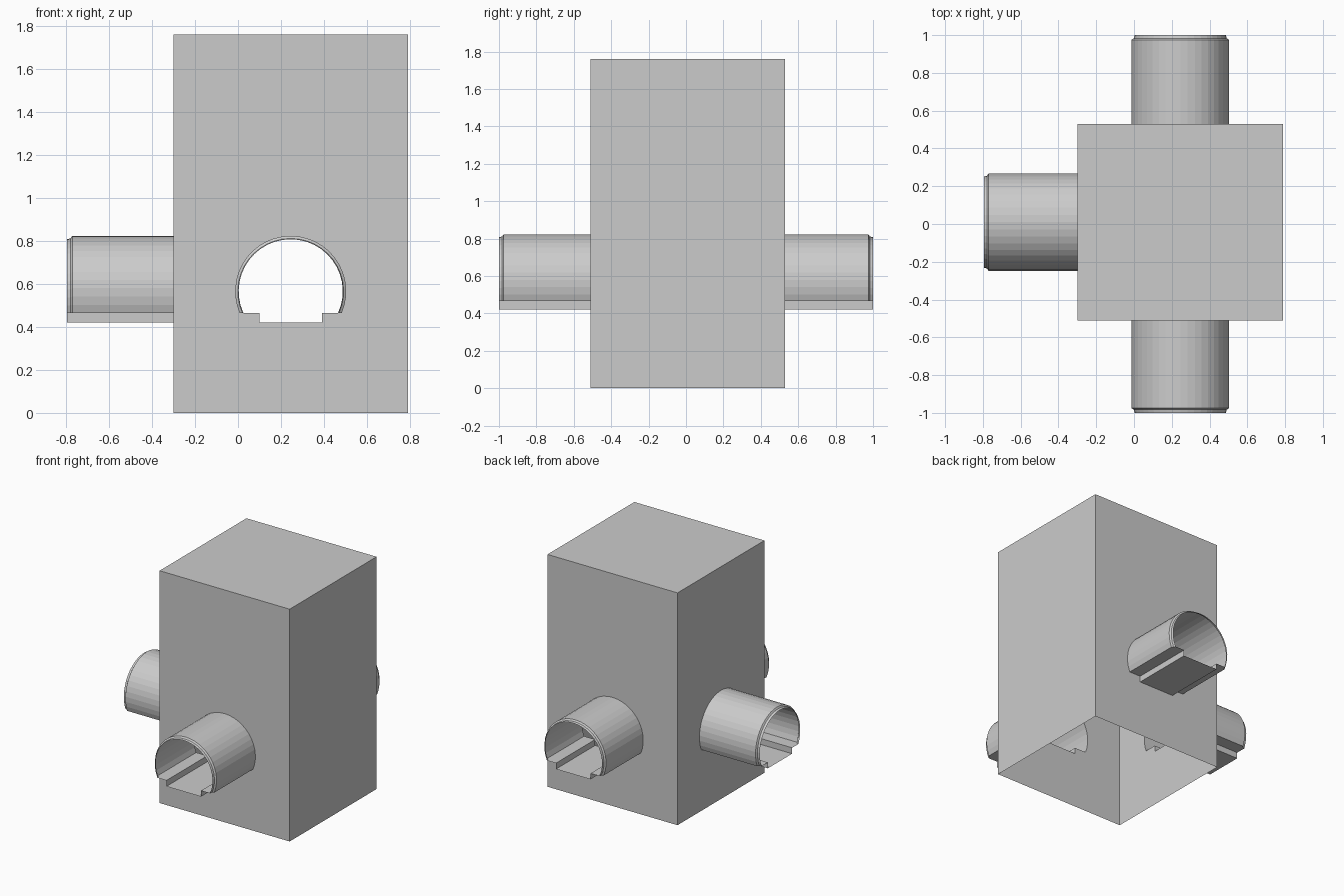
import bpy, bmesh, math
from mathutils import Vector

if "Cube" in bpy.data.objects:
    bpy.data.objects.remove(bpy.data.objects["Cube"])

X0, X1, Y0, Y1, H = -0.30, 0.79, -0.51, 0.53, 1.76
CX, CY = 0.245, 0.01
R, LIP_R, CZ = 0.258, 0.242, 0.565
LEDGE, FLOOR, HALF = 0.465, 0.42, 0.145
ARC = 26

# Each side: point from (sideways u, outward distance d, height z), wall half width, tunnel length
SIDES = {
    "front": (lambda u, d, z: Vector((CX + u, Y0 - d, z)), (X1 - X0) / 2, 0.49),
    "back": (lambda u, d, z: Vector((CX - u, Y1 + d, z)), (X1 - X0) / 2, 0.47),
    "left": (lambda u, d, z: Vector((X0 - d, CY - u, z)), (Y1 - Y0) / 2, 0.495),
}


def profile(r):
    """Arched tunnel section with two ledges and a sunken channel."""
    a0 = math.asin((LEDGE - CZ) / r)
    span = math.pi - 2 * a0
    pts = [(r * math.cos(a0 + span * i / ARC), CZ + r * math.sin(a0 + span * i / ARC))
           for i in range(ARC + 1)]
    return pts + [(-HALF, LEDGE), (-HALF, FLOOR), (HALF, FLOOR), (HALF, LEDGE)]


def finish(bm, name):
    bmesh.ops.remove_doubles(bm, verts=bm.verts[:], dist=1e-5)
    bmesh.ops.recalc_face_normals(bm, faces=bm.faces[:])
    me = bpy.data.meshes.new(name)
    bm.to_mesh(me)
    bm.free()
    ob = bpy.data.objects.new(name, me)
    bpy.context.collection.objects.link(ob)
    return ob


def loop_edges(bm, pts):
    vs = [bm.verts.new(p) for p in pts]
    return [bm.edges.new((vs[i - 1], vs[i])) for i in range(len(vs))]


# Body: open-bottomed hollow box, three walls pierced by the tunnels
bm = bmesh.new()
for place, w, _ in SIDES.values():
    edges = loop_edges(bm, [place(u, 0, z) for u, z in ((-w, 0), (w, 0), (w, H), (-w, H))])
    edges += loop_edges(bm, [place(u, 0, z) for u, z in profile(R)])
    normal = place(0, 1, 0) - place(0, 0, 0)
    bmesh.ops.triangle_fill(bm, use_beauty=True, edges=edges, normal=normal)
for quad in (((X1, Y0, 0), (X1, Y1, 0), (X1, Y1, H), (X1, Y0, H)),
             ((X0, Y0, H), (X1, Y0, H), (X1, Y1, H), (X0, Y1, H))):
    bm.faces.new([bm.verts.new(p) for p in quad])
finish(bm, "body")

# Tunnels: open thin shells with a tapered lip at the outer end
for side, (place, _, length) in SIDES.items():
    bm = bmesh.new()
    rings = []
    for d, r in ((0, R), (length - 0.025, R), (length - 0.017, LIP_R + 0.004), (length, LIP_R)):
        rings.append([bm.verts.new(place(u, d, z)) for u, z in profile(r)])
    for a, b in zip(rings, rings[1:]):
        for i in range(len(a)):
            bm.faces.new((a[i - 1], a[i], b[i], b[i - 1]))
    finish(bm, side + "_tunnel")
